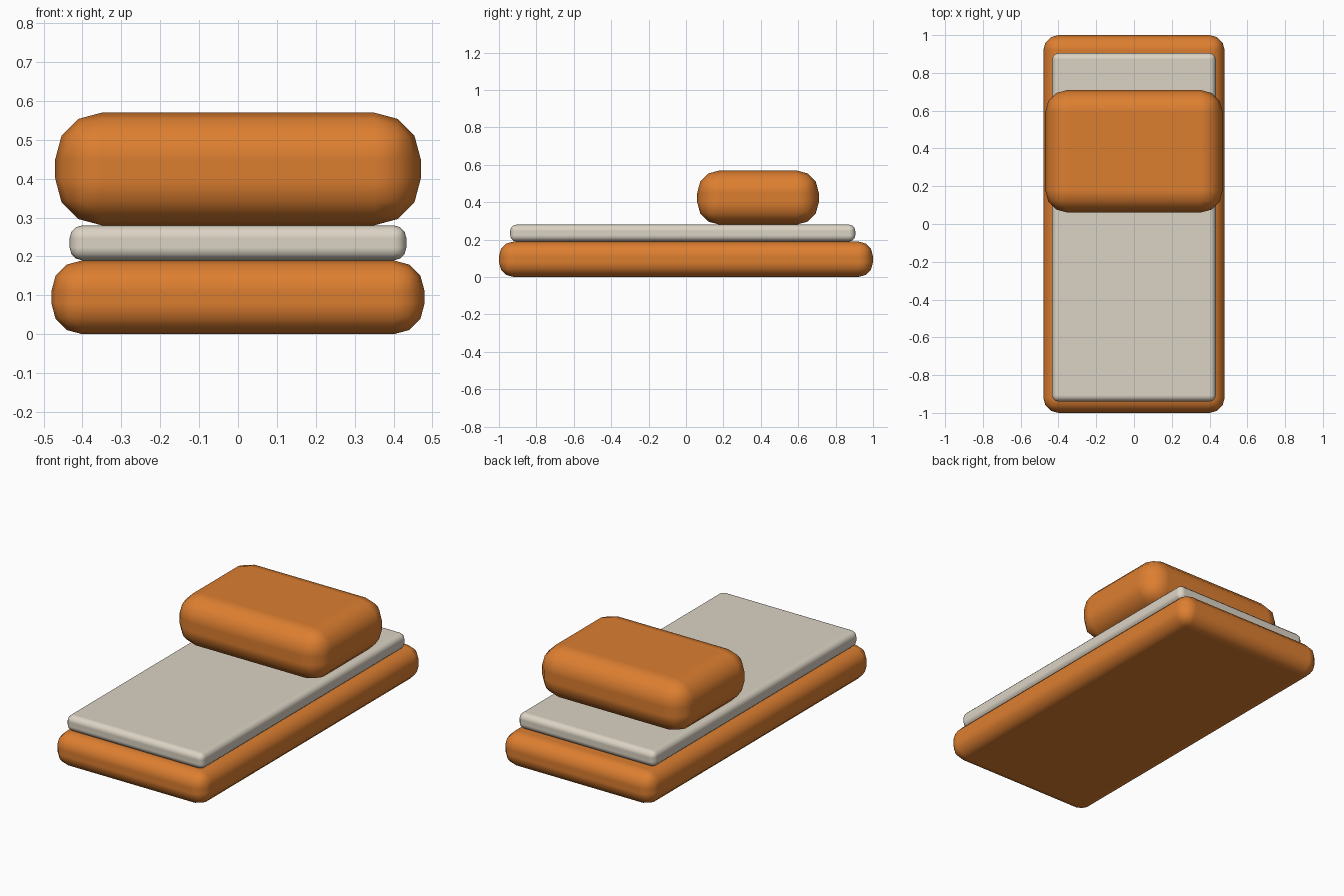
import bpy

if "Cube" in bpy.data.objects:
    bpy.data.objects.remove(bpy.data.objects["Cube"])


def material(name, rgb):
    m = bpy.data.materials.new(name)
    m.diffuse_color = (*rgb, 1.0)
    m.use_nodes = True
    m.node_tree.nodes["Principled BSDF"].inputs["Base Color"].default_value = m.diffuse_color
    return m


orange = material("orange_fabric", (0.72, 0.21, 0.03))
cream = material("cream_fabric", (0.71, 0.65, 0.55))


def cushion(name, low, high, radius, mat):
    """Rounded box spanning two opposite corners."""
    size = [h - l for l, h in zip(low, high)]
    centre = [(h + l) / 2 for l, h in zip(low, high)]
    bpy.ops.mesh.primitive_cube_add(size=1, location=centre)
    ob = bpy.context.object
    ob.name = name
    ob.scale = size
    bpy.ops.object.transform_apply(location=False, rotation=False, scale=True)
    ob.data.materials.append(mat)
    bpy.ops.object.shade_smooth()
    bevel = ob.modifiers.new("rounding", 'BEVEL')
    bevel.width = radius
    bevel.segments = 3
    bevel.limit_method = 'NONE'
    bevel.harden_normals = True
    return ob


# padded base
cushion("base", (-0.48, -1.0, 0.0), (0.48, 1.0, 0.19), 0.08, orange)
# thin mattress, set slightly toward the front
cushion("mattress", (-0.433, -0.94, 0.19), (0.433, 0.905, 0.28), 0.033, cream)
# thick cushion near the back
cushion("back_cushion", (-0.47, 0.06, 0.28), (0.47, 0.71, 0.57), 0.12, orange)
